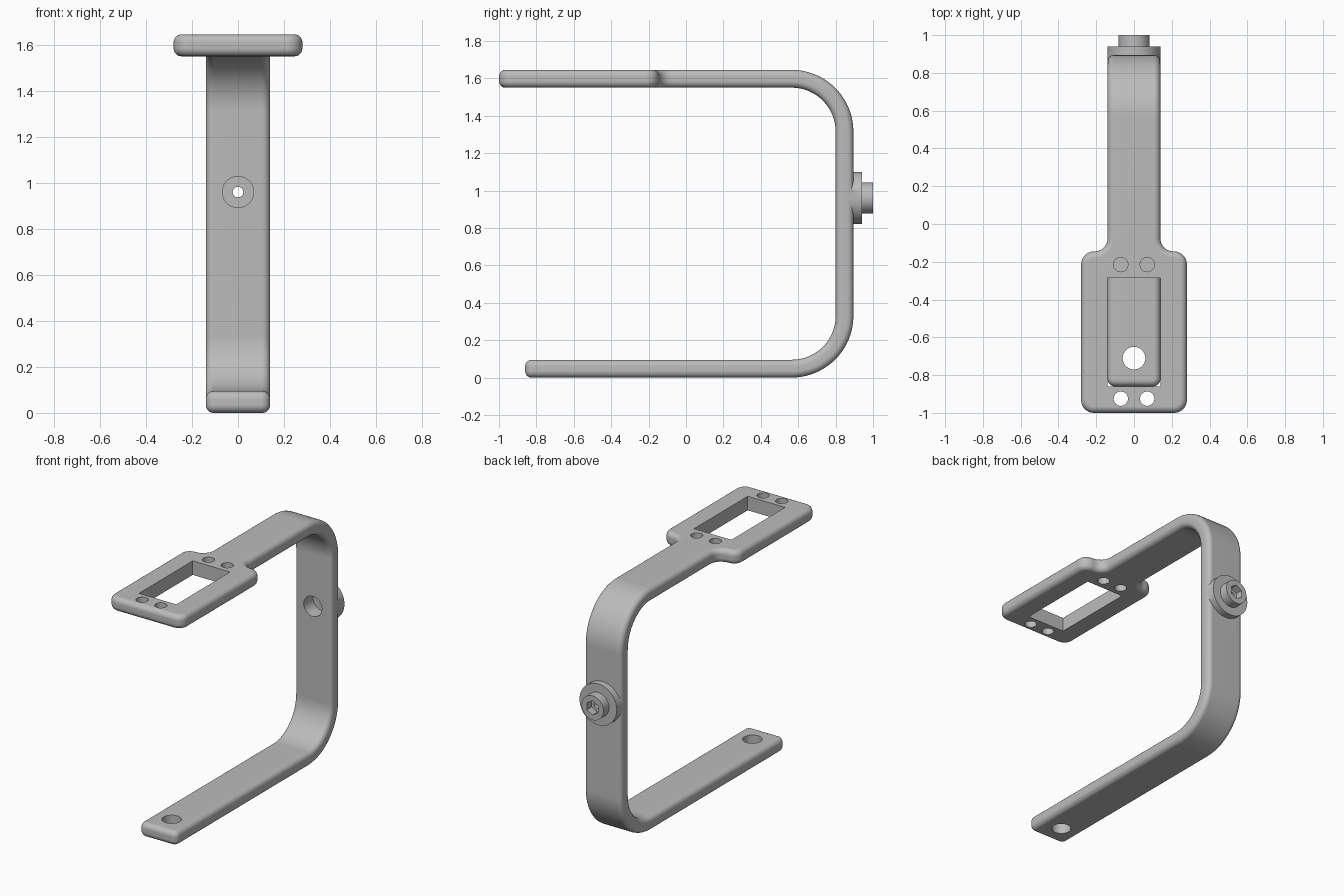
import bpy, bmesh, math
from mathutils import Vector, Matrix

if "Cube" in bpy.data.objects:
    bpy.data.objects.remove(bpy.data.objects["Cube"], do_unlink=True)

# One grey material
grey = bpy.data.materials.new("satin grey")
grey.use_nodes = True
colour = (0.5, 0.5, 0.5, 1)
grey.diffuse_color = colour
grey.node_tree.nodes["Principled BSDF"].inputs["Base Color"].default_value = colour

THICK, EDGE = 0.095, 0.034
TOP, BEND_Y, OUTER = 1.645, 0.565, 0.33
MID = OUTER - THICK / 2
ARC = MID * math.pi / 2
BACK = TOP - 2 * OUTER
FRONT, TIP = -1.0, -0.86
LENGTH = BEND_Y + 2 * ARC + BACK + (BEND_Y - TIP)   # unrolled end
BOSS_Z = 0.96


def make_object(name, bm):
    bmesh.ops.recalc_face_normals(bm, faces=bm.faces[:])
    mesh = bpy.data.meshes.new(name)
    bm.to_mesh(mesh)
    bm.free()
    mesh.materials.append(grey)
    ob = bpy.data.objects.new(name, mesh)
    bpy.context.collection.objects.link(ob)
    return ob


def rounded(points, steps=8):
    """Round the square corners of an open path of (x, y, radius)."""
    out = []
    for a, b, c in zip(points, points[1:], points[2:]):
        p, r = Vector(b[:2]), b[2]
        d1 = (Vector(a[:2]) - p).normalized()
        d2 = (Vector(c[:2]) - p).normalized()
        centre = p + r * (d1 + d2)
        for i in range(steps + 1):
            t = math.pi / 2 * i / steps
            out.append(centre - r * (d2 * math.cos(t) + d1 * math.sin(t)))
    return out


def bend(co):
    """Wrap the flat strip (x, distance, height) round the two back corners."""
    x, u, h = co
    u -= BEND_Y
    if u <= 0:
        return Vector((x, BEND_Y + u, TOP - THICK / 2 + h))
    r = MID + h
    if u < ARC:
        a = u / MID
        return Vector((x, BEND_Y + r * math.sin(a), TOP - OUTER + r * math.cos(a)))
    u -= ARC
    if u <= BACK:
        return Vector((x, BEND_Y + r, TOP - OUTER - u))
    u -= BACK
    if u < ARC:
        a = u / MID
        return Vector((x, BEND_Y + r * math.cos(a), OUTER - r * math.sin(a)))
    return Vector((x, BEND_Y - (u - ARC), THICK / 2 - h))


def cylinder(name, radius, start, end, sides=48):
    """Solid cylinder between two points."""
    a, b = Vector(start), Vector(end)
    bm = bmesh.new()
    turn = (b - a).to_track_quat('Z', 'Y').to_matrix().to_4x4()
    bmesh.ops.create_cone(bm, cap_ends=True, segments=sides, radius1=radius, radius2=radius,
                          depth=(b - a).length, matrix=Matrix.Translation((a + b) / 2) @ turn)
    return make_object(name, bm)


def box(name, low, high):
    low, high = Vector(low), Vector(high)
    bm = bmesh.new()
    bmesh.ops.create_cube(bm, size=1, matrix=Matrix.Translation((low + high) / 2)
                          @ Matrix.Diagonal((*(high - low), 1)))
    return make_object(name, bm)


def combine(ob, other, operation):
    mod = ob.modifiers.new(operation.lower(), 'BOOLEAN')
    mod.operation, mod.object, mod.solver = operation, other, 'EXACT'
    bpy.context.view_layer.objects.active = ob
    bpy.ops.object.modifier_apply(modifier=mod.name)
    bpy.data.objects.remove(other, do_unlink=True)


# Bracket: flat outline with wide head plate, extruded, edge-rounded, then bent
side = rounded([(0, FRONT, 0), (0.28, FRONT, 0.068), (0.28, -0.145, 0.068),
                (0.14, -0.145, 0.068), (0.14, LENGTH, 0.04), (0, LENGTH, 0)])
outline = side + [Vector((-p.x, p.y)) for p in reversed(side)]
bm = bmesh.new()
face = bm.faces.new([bm.verts.new((p.x, p.y, -THICK / 2)) for p in outline])
made = bmesh.ops.extrude_face_region(bm, geom=[face])["geom"]
bmesh.ops.translate(bm, vec=(0, 0, THICK),
                    verts=[g for g in made if isinstance(g, bmesh.types.BMVert)])
bmesh.ops.recalc_face_normals(bm, faces=bm.faces[:])
rims = [e for e in bm.edges if abs(e.verts[0].co.z - e.verts[1].co.z) < 1e-5]
bmesh.ops.bevel(bm, geom=rims, offset=EDGE, segments=5, profile=0.5, affect='EDGES')
STEPS = 20
for first in (BEND_Y, BEND_Y + ARC + BACK):
    for i in range(STEPS + 1):
        bmesh.ops.bisect_plane(bm, geom=bm.verts[:] + bm.edges[:] + bm.faces[:], dist=1e-6,
                               plane_co=(0, first + ARC * i / STEPS, 0), plane_no=(0, 1, 0))
for v in bm.verts:
    v.co = bend(v.co)
bracket = make_object("bracket", bm)

# Window and screw holes
combine(bracket, box("window_cutter", (-0.14, -0.86, 1.4), (0.14, -0.285, 1.8)), 'DIFFERENCE')
for x in (-0.07, 0.07):
    for y in (-0.925, -0.215):
        combine(bracket, cylinder("screw_cutter", 0.038, (x, y, 1.4), (x, y, 1.8), 32), 'DIFFERENCE')
combine(bracket, cylinder("foot_cutter", 0.06, (0, -0.71, -0.2), (0, -0.71, 0.3)), 'DIFFERENCE')

# Mounting boss on the back: flange, stub, bore, pilot hole and hex socket
def along_y(name, radius, y0, y1, sides=48):
    return cylinder(name, radius, (0, y0, BOSS_Z), (0, y1, BOSS_Z), sides)

combine(bracket, along_y("flange", 0.1395, 0.85, 0.94), 'UNION')
combine(bracket, along_y("stub", 0.082, 0.9, 1.0), 'UNION')
combine(bracket, along_y("bore_cutter", 0.068, 0.7, 0.9), 'DIFFERENCE')
combine(bracket, along_y("pilot_cutter", 0.023, 0.85, 1.1, 24), 'DIFFERENCE')
combine(bracket, along_y("socket_cutter", 0.048, 0.95, 1.1, 6), 'DIFFERENCE')

# Smooth rounded edges, crisp holes
bpy.ops.object.select_all(action='DESELECT')
bracket.select_set(True)
bpy.context.view_layer.objects.active = bracket
bpy.ops.object.shade_smooth_by_angle(angle=math.radians(35))
weighted = bracket.modifiers.new("even_shading", 'WEIGHTED_NORMAL')
weighted.keep_sharp = True
